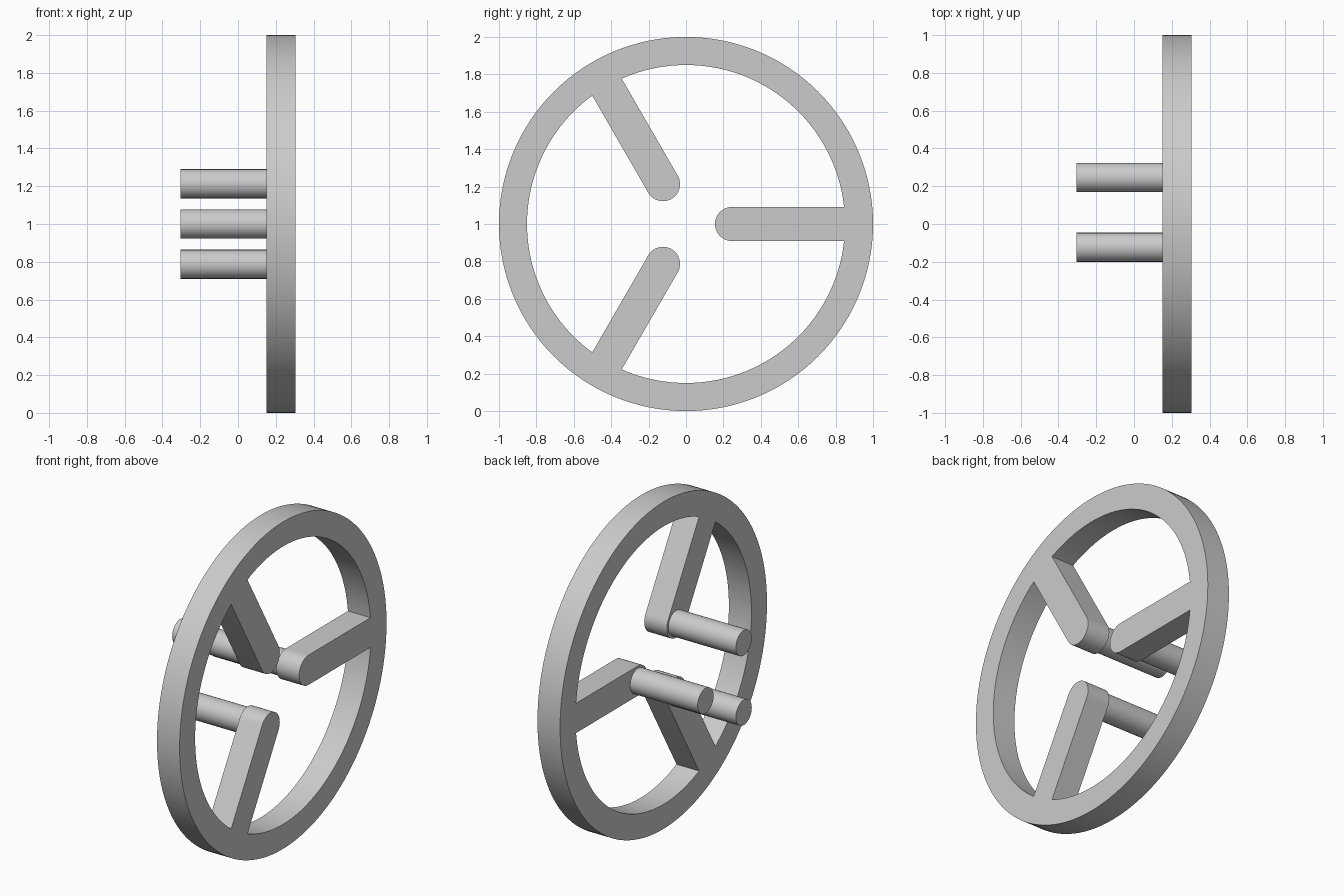
import bpy, bmesh
from math import sin, cos, pi, asin, radians

cube = bpy.data.objects.get("Cube")
if cube:
    bpy.data.objects.remove(cube)

OUTER, INNER = 1.0, 0.85        # rim radii
ARM_HALF, TIP = 0.091, 0.246    # spoke half width, centre of its round end
PIN_R = 0.077
X_BACK, X_PLATE, X_FRONT = -0.305, 0.152, 0.305
SPOKES = [radians(a) for a in (0, 120, 240)]

grey = bpy.data.materials.new("light_grey")
grey.use_nodes = True
grey.diffuse_color = (0.6, 0.6, 0.6, 1)
grey.node_tree.nodes["Principled BSDF"].inputs["Base Color"].default_value = (0.6, 0.6, 0.6, 1)


def smooth(obj):
    bpy.ops.object.select_all(action="DESELECT")
    obj.select_set(True)
    bpy.context.view_layer.objects.active = obj
    bpy.ops.object.shade_smooth_by_angle(angle=radians(30))


def arc(radius, start, end, steps, centre=(0, 0)):
    angles = [start + (end - start) * i / steps for i in range(steps + 1)]
    return [(centre[0] + radius * cos(a), centre[1] + radius * sin(a)) for a in angles]


# Rim and spokes: one flat outline with a hole, extruded
outer = arc(OUTER, 0, 2 * pi, 128)[:-1]
inner = []
gap = asin(ARM_HALF / INNER)
for a in SPOKES:
    tip = (TIP * cos(a), TIP * sin(a))
    inner += arc(ARM_HALF, a - pi / 2, a - 3 * pi / 2, 24, tip)
    inner += arc(INNER, a + gap, a + 2 * pi / 3 - gap, 40)

curve = bpy.data.curves.new("wheel_outline", "CURVE")
curve.dimensions = "2D"
curve.fill_mode = "BOTH"
curve.extrude = (X_FRONT - X_PLATE) / 2
for points in (outer, inner):
    spline = curve.splines.new("POLY")
    spline.points.add(len(points) - 1)
    for p, (u, v) in zip(spline.points, points):
        p.co = (u, v, 0, 1)
    spline.use_cyclic_u = True

outline = bpy.data.objects.new("wheel_outline", curve)
bpy.context.collection.objects.link(outline)
bpy.context.view_layer.update()
mesh = bpy.data.meshes.new_from_object(
    outline.evaluated_get(bpy.context.evaluated_depsgraph_get()))
bpy.data.objects.remove(outline)

bm = bmesh.new()
bm.from_mesh(mesh)
bmesh.ops.remove_doubles(bm, verts=bm.verts, dist=0.0001)
bmesh.ops.recalc_face_normals(bm, faces=bm.faces)
bm.to_mesh(mesh)
bm.free()
mesh.materials.clear()
mesh.materials.append(grey)
wheel = bpy.data.objects.new("rim_with_spokes", mesh)
bpy.context.collection.objects.link(wheel)
wheel.rotation_euler = (pi / 2, 0, pi / 2)
wheel.location = ((X_PLATE + X_FRONT) / 2, 0, 1)
smooth(wheel)

# Pins behind the round end of each spoke
pin_end = X_PLATE + 0.01
for name, a in zip(("rear_pin", "upper_pin", "lower_pin"), SPOKES):
    bpy.ops.mesh.primitive_cylinder_add(
        vertices=48, radius=PIN_R, depth=pin_end - X_BACK,
        location=((X_BACK + pin_end) / 2, TIP * cos(a), 1 + TIP * sin(a)),
        rotation=(0, pi / 2, 0))
    pin = bpy.context.object
    pin.name = name
    pin.data.materials.append(grey)
    smooth(pin)
